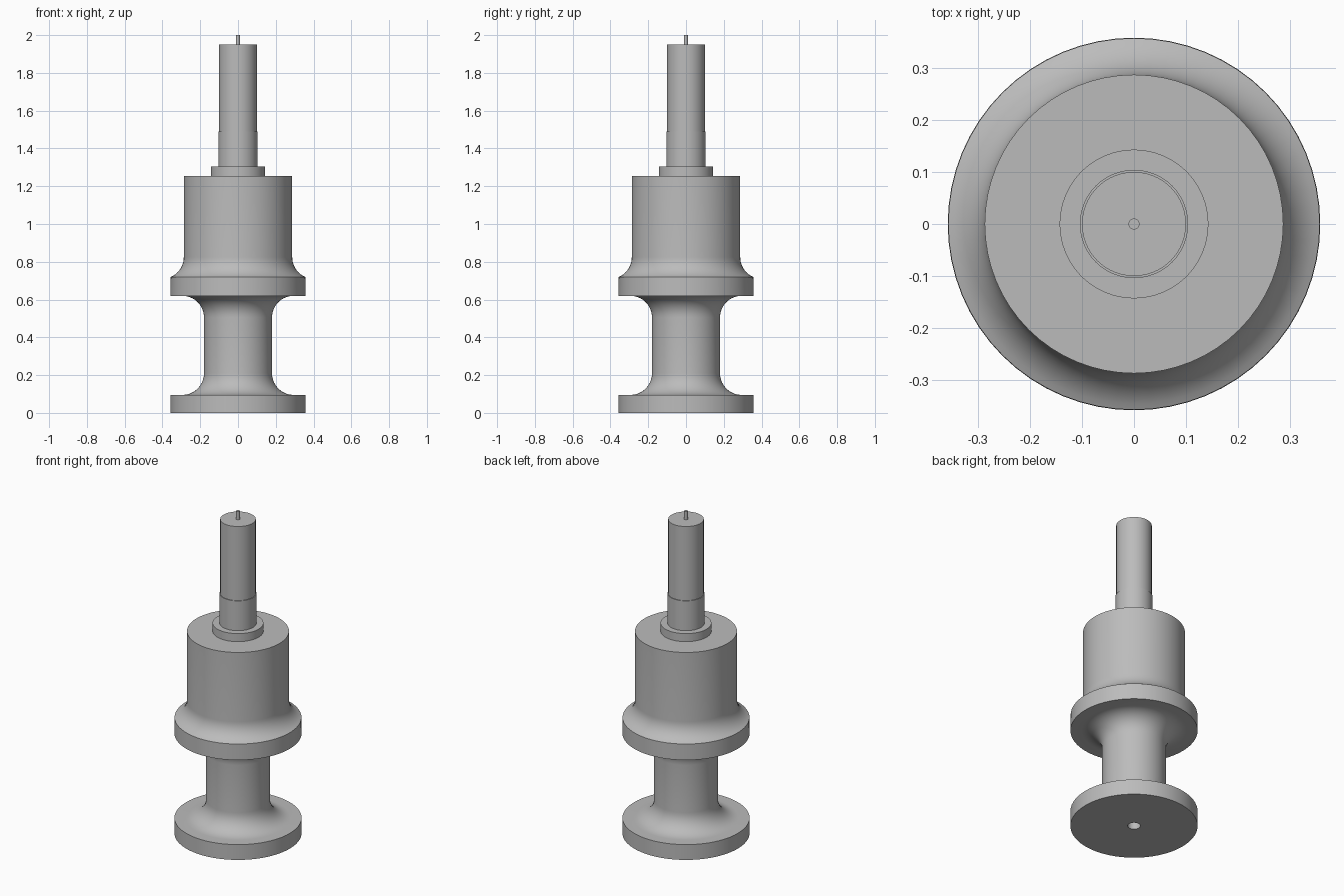
import bpy
import bmesh
from math import cos, sin, pi, radians

cube = bpy.data.objects.get("Cube")
if cube:
    bpy.data.objects.remove(cube, do_unlink=True)

SIDES = 64

grey = bpy.data.materials.new("machined_grey")
grey.use_nodes = True
colour = (0.5, 0.5, 0.5, 1)
grey.diffuse_color = colour
grey.node_tree.nodes["Principled BSDF"].inputs["Base Color"].default_value = colour


def arc(cx, cz, r, start, end, steps=10):
    """Profile points along an arc, angles in degrees."""
    angles = [radians(start + (end - start) * i / steps) for i in range(steps + 1)]
    return [(cx + r * cos(a), cz + r * sin(a)) for a in angles]


def lathe(name, profile):
    """Turn a (radius, height) profile around the z axis."""
    bm = bmesh.new()
    verts = [bm.verts.new((r, 0, z)) for r, z in profile]
    edges = [bm.edges.new(pair) for pair in zip(verts, verts[1:])]
    bmesh.ops.spin(bm, geom=verts + edges, cent=(0, 0, 0), axis=(0, 0, 1),
                   angle=2 * pi, steps=SIDES, use_merge=True)
    bmesh.ops.remove_doubles(bm, verts=bm.verts, dist=0.0001)
    bmesh.ops.recalc_face_normals(bm, faces=bm.faces)
    mesh = bpy.data.meshes.new(name)
    bm.to_mesh(mesh)
    bm.free()
    mesh.materials.append(grey)
    obj = bpy.data.objects.new(name, mesh)
    bpy.context.collection.objects.link(obj)
    bpy.ops.object.select_all(action="DESELECT")
    obj.select_set(True)
    bpy.context.view_layer.objects.active = obj
    bpy.ops.object.shade_smooth_by_angle(angle=radians(30))
    return obj


def cylinder(name, r, z0, z1):
    return lathe(name, [(0, z0), (r, z0), (r, z1), (0, z1)])


# Spool body: bored base, filleted waist, flange and flared drum
R = 0.115
flange, waist, drum, bore = 0.358, 0.18, 0.287, 0.036
lathe("spool_body",
      [(0, 0.25), (bore, 0.25), (bore, 0), (flange, 0), (flange, 0.095)]
      + arc(waist + R, 0.095 + R, R, 270, 180)
      + arc(waist + R, 0.62 - R, R, 180, 90)
      + [(flange, 0.62)]
      + arc(drum + R, 0.71 + R, R, 247, 180)
      + [(drum, 1.255), (0, 1.255)])

# Stepped shaft on top
cylinder("collar", 0.143, 1.255, 1.305)
cylinder("lower_shaft", 0.104, 1.305, 1.49)
cylinder("upper_shaft", 0.1, 1.49, 1.95)
cylinder("tip_pin", 0.0105, 1.95, 2.0)
